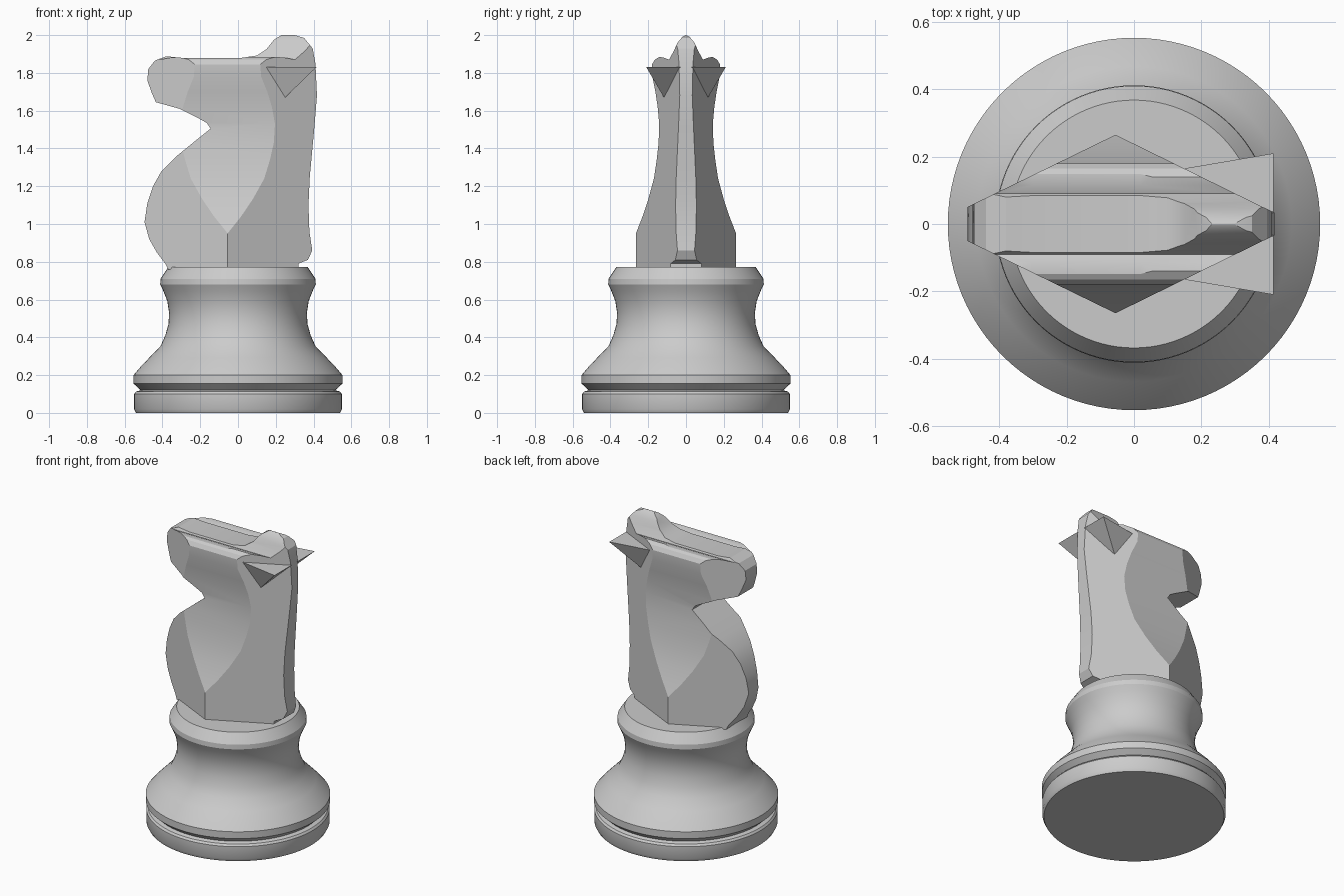
import bpy, bmesh
from math import radians
from mathutils import Vector

if "Cube" in bpy.data.objects:
    bpy.data.objects.remove(bpy.data.objects["Cube"])

GREY = (0.6, 0.6, 0.6, 1)
grey = bpy.data.materials.new("light grey")
grey.use_nodes = True
grey.diffuse_color = GREY
grey.node_tree.nodes["Principled BSDF"].inputs["Base Color"].default_value = GREY


def finish(name, bm):
    bmesh.ops.recalc_face_normals(bm, faces=bm.faces)
    mesh = bpy.data.meshes.new(name)
    bm.to_mesh(mesh)
    bm.free()
    mesh.materials.append(grey)
    obj = bpy.data.objects.new(name, mesh)
    bpy.context.collection.objects.link(obj)
    return obj


def activate(obj):
    bpy.ops.object.select_all(action='DESELECT')
    obj.select_set(True)
    bpy.context.view_layer.objects.active = obj


def smooth(obj, degrees):
    activate(obj)
    bpy.ops.object.shade_smooth_by_angle(angle=radians(degrees))


def prism(name, outline, place, low, high):
    """Extrude a flat outline; place(u, v, depth) sets its plane."""
    bm = bmesh.new()
    face = bm.faces.new([bm.verts.new(place(u, v, low)) for u, v in outline])
    ext = bmesh.ops.extrude_face_region(bm, geom=[face])
    moved = [e for e in ext["geom"] if isinstance(e, bmesh.types.BMVert)]
    step = Vector(place(0, 0, high)) - Vector(place(0, 0, low))
    bmesh.ops.translate(bm, verts=moved, vec=step)
    return finish(name, bm)


# Turned base
turning = [(0, 0), (.54, 0), (.55, .02), (.55, .1), (.54, .113), (.515, .12),
           (.553, .155), (.553, .2), (.515, .245), (.468, .294), (.41, .354),
           (.385, .41), (.368, .47), (.365, .53), (.374, .59), (.395, .645),
           (.412, .68), (.41, .71), (.368, .773), (0, .773)]
bm = bmesh.new()
verts = [bm.verts.new((r, 0, z)) for r, z in turning]
edges = [bm.edges.new(pair) for pair in zip(verts, verts[1:])]
bmesh.ops.spin(bm, geom=verts + edges, cent=(0, 0, 0), axis=(0, 0, 1),
               angle=radians(360), steps=96, use_duplicate=False)
bmesh.ops.remove_doubles(bm, verts=bm.verts, dist=.0005)
smooth(finish("turned_base", bm), 28)

# Horse body: long profile, width profile and plan carved into one block
profile = [(-.37, .76), (-.385, .79), (-.43, .85), (-.47, .92), (-.495, 1.01),
           (-.48, 1.11), (-.45, 1.2), (-.405, 1.28), (-.33, 1.355),
           (-.22, 1.445), (-.145, 1.505), (-.165, 1.535), (-.21, 1.56),
           (-.31, 1.61), (-.435, 1.645), (-.455, 1.69), (-.48, 1.76),
           (-.475, 1.82), (-.44, 1.865), (-.38, 1.888), (-.3, 1.88),
           (.02, 1.88), (.1, 1.892), (.15, 1.925), (.19, 1.975), (.23, 2),
           (.3, 2), (.35, 1.985), (.395, 1.93), (.41, 1.85), (.418, 1.68),
           (.405, 1.52), (.38, 1.25), (.373, 1.1), (.378, .96), (.393, .86),
           (.37, .81), (.32, .79), (.32, .76)]
half = [(.265, .76), (.265, .95), (.23, 1.04), (.2, 1.13), (.17, 1.24),
        (.155, 1.34), (.145, 1.43), (.142, 1.53), (.15, 1.62), (.162, 1.7),
        (.178, 1.78), (.18, 1.845), (.165, 1.87), (.14, 1.885), (.115, 1.88),
        (.09, 1.87), (.065, 1.915), (.045, 1.96), (.02, 1.99)]
width = half + [(0, 2.001)] + [(-y, z) for y, z in reversed(half)]
side = [(-.5, .048), (-.055, .265), (.42, .032)]
plan = side + [(x, -y) for x, y in reversed(side)]

body = prism("horse_body", profile, lambda u, v, d: (u, d, v), -.4, .4)
for cutter in (prism("width_cutter", width, lambda u, v, d: (d, u, v), -.7, .7),
               prism("plan_cutter", plan, lambda u, v, d: (u, v, d), .7, 2.2)):
    cutter.hide_render = True
    activate(body)
    mod = body.modifiers.new("carve", 'BOOLEAN')
    mod.operation, mod.solver, mod.object = 'INTERSECT', 'EXACT', cutter
    bpy.ops.object.modifier_apply(modifier=mod.name)
    bpy.data.objects.remove(cutter)
smooth(body, 25)

# Pointed ears, flat on top
for name, s in (("ear_back", 1), ("ear_front", -1)):
    bm = bmesh.new()
    for corner in ((.415, .21, 1.83), (.15, .165, 1.83), (.415, .03, 1.83),
                   (.25, .117, 1.67)):
        bm.verts.new((corner[0], s * corner[1], corner[2]))
    bmesh.ops.convex_hull(bm, input=bm.verts)
    finish(name, bm)
